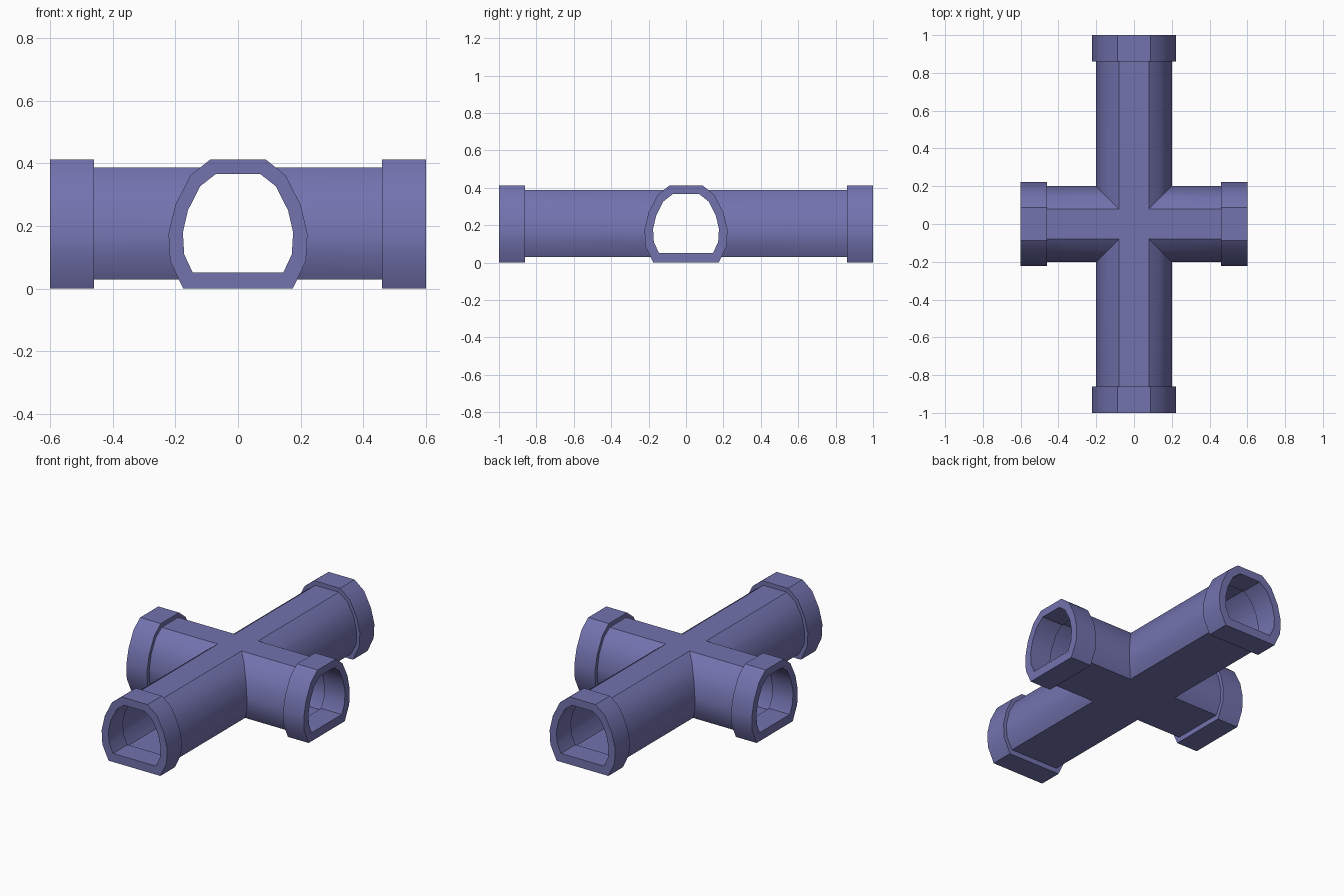
import bpy, bmesh, math

if "Cube" in bpy.data.objects:
    bpy.data.objects.remove(bpy.data.objects["Cube"])

# Half cross-sections (half width, height), from bottom to top
TUBE = [(0.16, 0.03), (0.197, 0.1), (0.2, 0.178), (0.18, 0.265), (0.137, 0.345), (0.08, 0.387)]
COLLAR = [(0.175, 0.0), (0.217, 0.088), (0.222, 0.175), (0.2, 0.268), (0.152, 0.362), (0.088, 0.413)]
MOUTH = [(0.145, 0.052), (0.172, 0.11), (0.176, 0.18), (0.16, 0.25), (0.121, 0.327), (0.07, 0.367)]
BORE = [(u * 0.96, 0.208 + (z - 0.208) * 0.96) for u, z in TUBE]
COLLAR_LEN = 0.14


def closed(half):
    return half + [(-u, z) for u, z in reversed(half)]


def ring(bm, half, angle, dist=None):
    """One loop across an arm; without a distance it lies on the mitre."""
    c, s = math.cos(angle), math.sin(angle)
    verts = []
    for u, z in closed(half):
        d = abs(u) if dist is None else dist
        verts.append(bm.verts.new((d * c - u * s, d * s + u * c, z)))
    return verts


def bridge(bm, a, b):
    for i in range(len(a)):
        j = (i + 1) % len(a)
        bm.faces.new((a[i], a[j], b[j], b[i]))


bm = bmesh.new()

# Four arms: outer tube, collar, mouth and bore
for k, length in enumerate((0.6, 1.0, 0.6, 1.0)):
    ang = k * math.pi / 2
    inner = length - COLLAR_LEN
    loops = [ring(bm, TUBE, ang), ring(bm, TUBE, ang, inner),
             ring(bm, COLLAR, ang, inner), ring(bm, COLLAR, ang, length),
             ring(bm, MOUTH, ang, length), ring(bm, MOUTH, ang, inner),
             ring(bm, BORE, ang, inner), ring(bm, BORE, ang)]
    for a, b in zip(loops, loops[1:]):
        bridge(bm, a, b)

# Floor and ceiling squares at the crossing
for half in (TUBE, BORE):
    for u, z in (half[0], half[-1]):
        bm.faces.new([bm.verts.new((x * u, y * u, z))
                      for x, y in ((-1, -1), (1, -1), (1, 1), (-1, 1))])

bmesh.ops.remove_doubles(bm, verts=bm.verts, dist=0.0005)
bmesh.ops.recalc_face_normals(bm, faces=bm.faces)
mesh = bpy.data.meshes.new("pipe_crossing")
bm.to_mesh(mesh)
bm.free()

obj = bpy.data.objects.new("pipe_crossing", mesh)
bpy.context.collection.objects.link(obj)
mat = bpy.data.materials.new("violet_blue")
mat.diffuse_color = (0.17, 0.17, 0.43, 1)
mat.use_nodes = True
mat.node_tree.nodes["Principled BSDF"].inputs["Base Color"].default_value = mat.diffuse_color
mesh.materials.append(mat)

# Soft sides with crisp rims
bpy.context.view_layer.objects.active = obj
obj.select_set(True)
bpy.ops.object.shade_smooth_by_angle(angle=math.radians(30))
